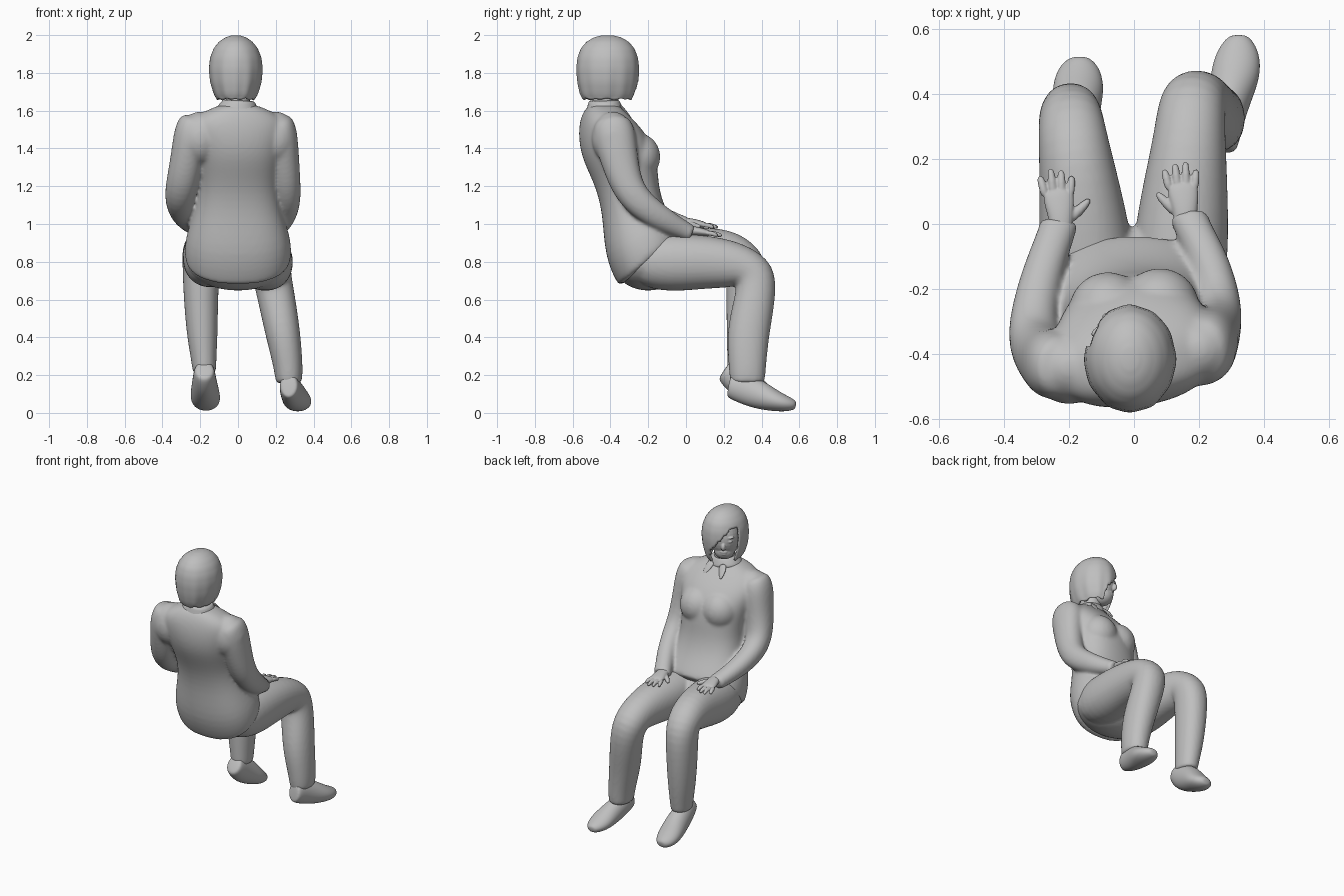
import bpy, bmesh, math
from mathutils import Vector, Euler

if "Cube" in bpy.data.objects:
    bpy.data.objects.remove(bpy.data.objects["Cube"])

grey = bpy.data.materials.new("plain grey")
grey.diffuse_color = (0.52, 0.52, 0.52, 1)
grey.use_nodes = True
grey.node_tree.nodes["Principled BSDF"].inputs["Base Color"].default_value = grey.diffuse_color


def finish(name, bm, levels):
    bmesh.ops.recalc_face_normals(bm, faces=bm.faces)
    me = bpy.data.meshes.new(name)
    bm.to_mesh(me)
    bm.free()
    for p in me.polygons:
        p.use_smooth = True
    me.materials.append(grey)
    ob = bpy.data.objects.new(name, me)
    bpy.context.collection.objects.link(ob)
    if levels:
        m = ob.modifiers.new("smooth", 'SUBSURF')
        m.levels = m.render_levels = levels
    return ob


def oval(k, n, power):
    """Point on a unit oval; a power under 1 makes it boxier."""
    c, s = math.cos(2 * math.pi * k / n), math.sin(2 * math.pi * k / n)
    return (math.copysign(abs(c) ** power, c), math.copysign(abs(s) ** power, s))


def loft(name, rings, levels=2):
    """Skin closed rings of points and cap both ends."""
    bm = bmesh.new()
    vs = [[bm.verts.new(p) for p in r] for r in rings]
    n = len(vs[0])
    for a, b in zip(vs, vs[1:]):
        for i in range(n):
            j = (i + 1) % n
            bm.faces.new((a[i], a[j], b[j], b[i]))
    bm.faces.new(vs[0])
    bm.faces.new(vs[-1])
    return finish(name, bm, levels)


def tube(name, pts, n=16, levels=2, power=.93):
    """Limb through points (x, y, z, side radius, depth radius)."""
    c = [Vector(p[:3]) for p in pts]
    grow = 3 / (2 + math.cos(2 * math.pi / n))
    rings = []
    for i, p in enumerate(pts):
        t = (c[min(i + 1, len(c) - 1)] - c[max(i - 1, 0)]).normalized()
        side = Vector((1, 0, 0))
        side = (side - t * t.x).normalized()
        up = t.cross(side)
        ring = [oval(k, n, power) for k in range(n)]
        rings.append([c[i] + side * p[3] * grow * u + up * p[4] * grow * v for u, v in ring])
    return loft(name, rings, levels)


def ball(name, loc, radii, rot=(0, 0, 0)):
    bm = bmesh.new()
    bmesh.ops.create_uvsphere(bm, u_segments=28, v_segments=18, radius=1)
    e = Euler(rot).to_matrix()
    for v in bm.verts:
        v.co = Vector(loc) + e @ Vector([a * b for a, b in zip(v.co, radii)])
    return finish(name, bm, 0)


def merge(name, parts, voxel, rounds):
    """Fuse overlapping parts into one smooth skin."""
    bpy.context.view_layer.update()
    dg = bpy.context.evaluated_depsgraph_get()
    bm = bmesh.new()
    for ob in parts:
        bm.from_mesh(ob.evaluated_get(dg).to_mesh())
    for ob in parts:
        bpy.data.objects.remove(ob)
    ob = finish(name, bm, 0)
    r = ob.modifiers.new("fuse", 'REMESH')
    r.mode, r.voxel_size, r.use_smooth_shade = 'VOXEL', voxel, True
    s = ob.modifiers.new("blend", 'SMOOTH')
    s.factor, s.iterations = .5, rounds
    return ob


# Jacket body: centre y, centre z, half width, half depth, forward tilt, twist
torso = []
for y, z, rx, ry, tilt, yaw in [
        (-.19, .805, .262, .20, 41, 0), (-.195, .812, .282, .215, 41, 0),
        (-.25, .92, .28, .203, 27, 0), (-.277, 1.07, .228, .163, 8, 2),
        (-.312, 1.20, .206, .164, 0, 4), (-.35, 1.34, .23, .197, 0, 6),
        (-.38, 1.45, .255, .185, 0, 8), (-.413, 1.535, .26, .145, 0, 9),
        (-.43, 1.585, .20, .112, 0, 9), (-.435, 1.615, .135, .09, 0, 9),
        (-.435, 1.635, .08, .07, 0, 9)]:
    m = Euler((math.radians(tilt), 0, math.radians(yaw))).to_matrix()
    ring = [oval(k, 16, .86) for k in range(16)]
    torso.append([Vector((0, y, z)) + m @ Vector((rx * 1.025 * u, ry * 1.025 * v, 0))
                  for u, v in ring])
jacket = [loft("jacket_body", torso)]
for s, side in ((1, "right"), (-1, "left")):
    jacket.append(ball("chest", (s * .08, -.26 + s * .006, 1.355), (.12, .118, .125)))
    jacket.append(ball("shoulder", (s * .20, -.415 + s * .028, 1.455), (.115, .112, .14)))
    # Pointed collar flap
    tube("collar_flap_" + side, [(s * .04, -.35, 1.632, .026, .007),
                                 (s * .057, -.318, 1.592, .026, .007),
                                 (s * .065, -.285, 1.55, .006, .005)], 8, 1)

# Sleeves, each ending in a slightly flared cuff
jacket.append(tube("right_sleeve", [
    (.20, -.395, 1.555, .06, .07), (.21, -.392, 1.535, .085, .10), (.226, -.38, 1.47, .09, .115),
    (.243, -.355, 1.35, .08, .10), (.258, -.315, 1.20, .074, .086), (.265, -.245, 1.105, .067, .079),
    (.235, -.12, 1.02, .061, .066), (.18, -.01, .965, .055, .049), (.168, .024, .95, .06, .047),
    (.168, .03, .948, .05, .04)]))
jacket.append(tube("left_sleeve", [
    (-.215, -.44, 1.56, .065, .07), (-.228, -.44, 1.535, .09, .095), (-.247, -.435, 1.47, .095, .11),
    (-.27, -.42, 1.35, .086, .097), (-.295, -.39, 1.22, .085, .087), (-.317, -.325, 1.125, .075, .078),
    (-.29, -.17, 1.045, .064, .064), (-.24, -.03, .998, .056, .048), (-.23, .004, .99, .06, .046),
    (-.23, .01, .988, .05, .038)]))
merge("jacket", jacket, .01, 10)
tube("collar", [(0, -.43, 1.58, .13, .105), (.003, -.432, 1.615, .108, .094),
                (.01, -.435, 1.648, .085, .082), (.01, -.435, 1.656, .076, .076)])
tube("neck", [(0, -.43, 1.6, .065, .07), (0, -.425, 1.68, .062, .068), (0, -.42, 1.76, .06, .07)])

# Trousers
trousers = [ball("seat", (0, -.20, .80), (.272, .188, .152))]
trousers.append(tube("right_leg", [
    (.13, -.30, .82, .12, .12), (.14, -.12, .795, .153, .16), (.157, .10, .80, .132, .141),
    (.172, .27, .785, .11, .124), (.177, .375, .735, .102, .12), (.205, .365, .60, .098, .107),
    (.238, .326, .42, .092, .113), (.266, .325, .25, .077, .098), (.27, .325, .165, .07, .092),
    (.27, .325, .157, .06, .08)]))
trousers.append(tube("left_leg", [
    (-.13, -.30, .82, .12, .12), (-.145, -.12, .81, .153, .162), (-.165, .10, .843, .124, .142),
    (-.187, .25, .845, .108, .124), (-.195, .325, .795, .099, .117), (-.197, .325, .62, .091, .11),
    (-.19, .315, .42, .082, .10), (-.181, .305, .28, .066, .086), (-.178, .30, .22, .062, .08),
    (-.178, .30, .21, .053, .07)]))
merge("trousers", trousers, .01, 4)

# Shoes, the left one with its heel raised
tube("right_shoe", [
    (.268, .228, .148, .036, .055), (.27, .24, .146, .05, .068), (.278, .31, .125, .057, .078),
    (.295, .39, .095, .066, .076), (.315, .47, .063, .077, .056), (.322, .53, .048, .065, .042),
    (.322, .57, .042, .04, .028), (.322, .582, .04, .02, .015)], power=1)
tube("left_shoe", [
    (-.178, .203, .23, .04, .048), (-.178, .215, .222, .055, .066), (-.178, .28, .175, .062, .085),
    (-.176, .36, .122, .073, .079), (-.172, .42, .077, .08, .06), (-.168, .475, .048, .066, .042),
    (-.166, .505, .042, .04, .028), (-.166, .514, .04, .02, .015)], power=1)


# Hands resting on the thighs, thumbs towards the middle
def hand(side, s, x, y, z, lean):
    parts = [tube("palm", [(x, y - .04, z + .01, .034, .026), (x, y + .02, z + .008, .037, .024),
                           (x + lean * .06, y + .07, z, .048, .02),
                           (x + lean * .1, y + .11, z - .008, .044, .016)], 12)]
    for i, length in enumerate((.045, .065, .07, .045)):
        fx = x + lean * .1 + s * (i - 1.5) * .025
        dx = lean * .06 + s * (i - 1.5) * .008
        parts.append(tube("finger", [(fx, y + .08, z - .004, .013, .013),
                     (fx + dx * .6, y + .10 + length * .5, z - .006, .013, .013),
                     (fx + dx, y + .105 + length, z - .022, .010, .010)], 8, 1))
    parts.append(tube("thumb", [(x - s * .015, y + .01, z, .02, .018),
                                (x - s * .055, y + .04, z - .006, .016, .015),
                                (x - s * .092, y + .08, z - .016, .010, .010)], 8, 1))
    merge(side + "_hand", parts, .004, 4)


hand("right", 1, .158, .02, .957, -.1)
hand("left", -1, -.225, .0, 1.0, -.1)

# Head, turned towards -x
TURN = math.radians(30)
HX, HY = -.012, -.415


def face_part(name, side, forward, z, radii):
    loc = Vector((HX, HY, z)) + Euler((0, 0, TURN)).to_matrix() @ Vector((side, forward, 0))
    return ball(name, loc, radii, (0, 0, TURN))


head = [face_part("skull", 0, .02, 1.81, (.10, .122, .14)),
        face_part("jaw", 0, .06, 1.725, (.066, .07, .06)),
        face_part("nose", 0, .138, 1.778, (.015, .022, .026)),
        face_part("upper_lip", 0, .122, 1.737, (.026, .013, .008)),
        face_part("lower_lip", 0, .121, 1.723, (.022, .013, .008))]
for s in (1, -1):
    head.append(face_part("brow", s * .04, .122, 1.838, (.028, .014, .008)))
    head.append(face_part("eye", s * .038, .128, 1.812, (.018, .009, .008)))
merge("head", head, .004, 3)

# Bob haircut: gently fluted shell, open in front of the face with a swept fringe
N = 72
profile = [(1.658, .10, .130), (1.69, .116, .147), (1.75, .135, .160), (1.82, .142, .166),
           (1.88, .136, .160), (1.93, .117, .142), (1.965, .089, .112), (1.988, .055, .072),
           (1.999, .02, .028)]
dense = []
for p, q in zip(profile, profile[1:]):
    dense += [[a + (b - a) * t / 3 for a, b in zip(p, q)] for t in range(3)]
dense.append(profile[-1])
bm = bmesh.new()
rows = []
for z, rx, ry in dense:
    row = []
    for k in range(N):
        a = k * 2 * math.pi / N
        wave = math.cos(a * 12) + .6 * math.cos(a * 7 + 1)
        f = 1 + .018 * max(0, (1.94 - z) / .24) * wave
        dz = .006 * wave if z < 1.66 else 0
        row.append(bm.verts.new((HX + rx * f * math.cos(a), HY + ry * f * math.sin(a), z + dz)))
    rows.append(row)
for a, b in zip(rows, rows[1:]):
    for i in range(N):
        j = (i + 1) % N
        bm.faces.new((a[i], a[j], b[j], b[i]))
bm.faces.new(rows[-1])
gone = []
for f in bm.faces:
    c = f.calc_center_median()
    off = math.degrees(math.atan2(c.y - HY, c.x - HX)) - 120
    if c.z < 1.90 and (-36 + max(0, c.z - 1.73) * 320) < off < 42:
        gone.append(f)
bmesh.ops.delete(bm, geom=gone, context='FACES')
hair = finish("hair", bm, 0)
blend = hair.modifiers.new("blend", 'SMOOTH')
blend.factor, blend.iterations = .5, 3
shell = hair.modifiers.new("thickness", 'SOLIDIFY')
shell.thickness, shell.offset = .014, -1
